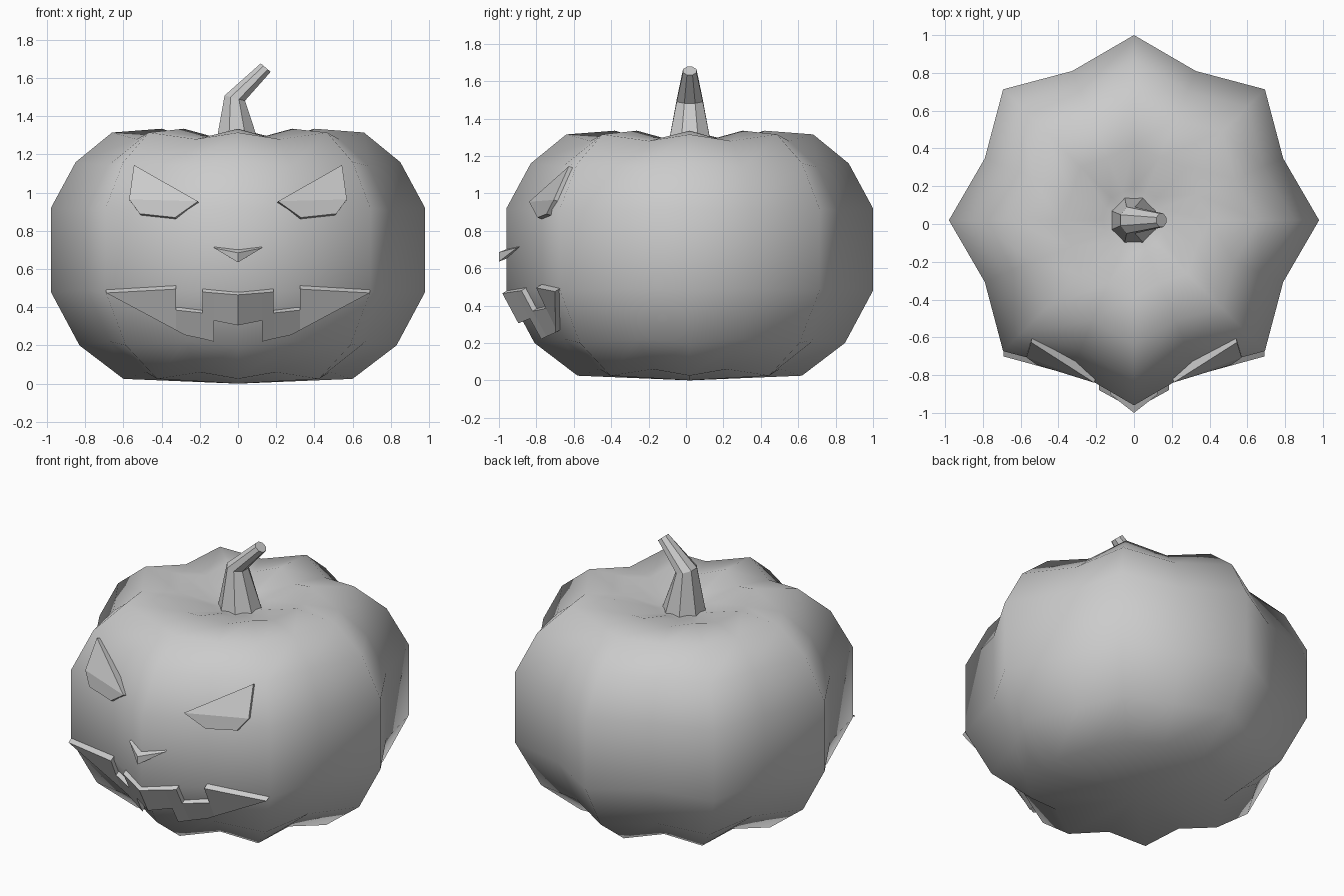
import bpy, bmesh
from math import sin, cos, pi
from mathutils import Vector
from mathutils.bvhtree import BVHTree

if "Cube" in bpy.data.objects:
    bpy.data.objects.remove(bpy.data.objects["Cube"])

CY = 0.02  # y of the pumpkin axis


def finish(bm, name, smooth=False):
    bmesh.ops.recalc_face_normals(bm, faces=bm.faces)
    for f in bm.faces:
        f.smooth = smooth
    me = bpy.data.meshes.new(name)
    bm.to_mesh(me)
    ob = bpy.data.objects.new(name, me)
    bpy.context.collection.objects.link(ob)
    return ob


def bridge(bm, rings):
    for a, b in zip(rings, rings[1:]):
        n = len(a)
        for i in range(n):
            j = (i + 1) % n
            bm.faces.new((a[i], a[j], b[j], b[i]))


# Pumpkin body: eight lobes, a (radius, z) profile for ridges and for grooves
ridge = [(.60, .025), (.83, .20), (.98, .48), (.98, .92), (.85, 1.16),
         (.66, 1.315), (.40, 1.335), (.17, 1.265)]
groove = [(.52, .06), (.725, .22), (.855, .49), (.855, .91), (.74, 1.14),
          (.575, 1.28), (.36, 1.295), (.16, 1.25)]
bm = bmesh.new()
rings = []
for pair in zip(ridge, groove):
    ring = []
    for i in range(16):
        r, z = pair[i % 2]
        a = i * pi / 8
        ring.append(bm.verts.new((r * cos(a), CY + r * sin(a), z)))
    rings.append(ring)
bridge(bm, rings)
for ring, z in ((rings[0], 0), (rings[-1], 1.23)):
    pole = bm.verts.new((0, CY, z))
    for i in range(16):
        bm.faces.new((ring[i], ring[(i + 1) % 16], pole))
bm.normal_update()
surface = BVHTree.FromBMesh(bm)
finish(bm, "pumpkin_body", smooth=True)
bm.free()

# Stem: bent eight-sided loft, rings as (x, z, radius in x, radius in y, tilt)
bm = bmesh.new()
rings = []
for x, z, rx, ry, tilt in ((0, 1.23, .12, .12, 0), (-.017, 1.495, .055, .07, .25),
                           (.145, 1.655, .034, .036, .7)):
    ring = []
    for i in range(8):
        a = (i + .5) * pi / 4
        u = rx * cos(a) / cos(pi / 8)
        ring.append(bm.verts.new((x + u * cos(tilt), CY + ry * sin(a) / cos(pi / 8),
                                  z - u * sin(tilt))))
    rings.append(ring)
bridge(bm, rings)
bm.faces.new(rings[0])
bm.faces.new(rings[-1])
finish(bm, "stem")
bm.free()


def face_part(name, cells, lift, direction, sides=(1, -1), depth=.08):
    """Lay flat (x, z) cells on the body front and give them thickness."""
    bm = bmesh.new()
    for s in sides:
        for cell in cells:
            bm.faces.new([bm.verts.new((s * x, 0, z)) for x, z in cell])
    bmesh.ops.remove_doubles(bm, verts=bm.verts, dist=.001)
    for v in bm.verts:
        hit = surface.ray_cast(Vector((v.co.x, -3, v.co.z)), Vector((0, 1, 0)))[0]
        v.co.y = hit.y - lift(abs(v.co.x))
    d = Vector(direction)
    d.x *= sides[0]
    front = list(bm.faces)
    res = bmesh.ops.extrude_face_region(bm, geom=front, use_keep_orig=True)
    for v in res["geom"]:
        if isinstance(v, bmesh.types.BMVert):
            v.co -= d.normalized() * depth
    finish(bm, name)
    bm.free()


# Eyes
eye = [[(.21, .955), (.57, .965), (.545, 1.145)],
       [(.21, .955), (.33, .87), (.515, .89), (.57, .965)]]
for side, name in ((1, "right_eye"), (-1, "left_eye")):
    face_part(name, eye, lambda x: .025, (.22, -1, .33), (side,))

# Nose, folded over the middle ridge
face_part("nose", [[(0, .685), (.125, .71), (0, .635)]],
          lambda x: .04 - .2 * x, (0, -1, -.4))

# Mouth with notched teeth, one half mirrored
mouth = [[(0, .465), (.125, .475), (.125, .33), (0, .305)],
         [(.125, .475), (.185, .48), (.185, .37), (.185, .235), (.125, .22), (.125, .33)],
         [(.185, .37), (.325, .385), (.325, .28), (.28, .255), (.185, .235)],
         [(.325, .385), (.325, .495), (.69, .475), (.325, .28)]]
face_part("mouth", mouth, lambda x: .03, (0, -1, -.6))
